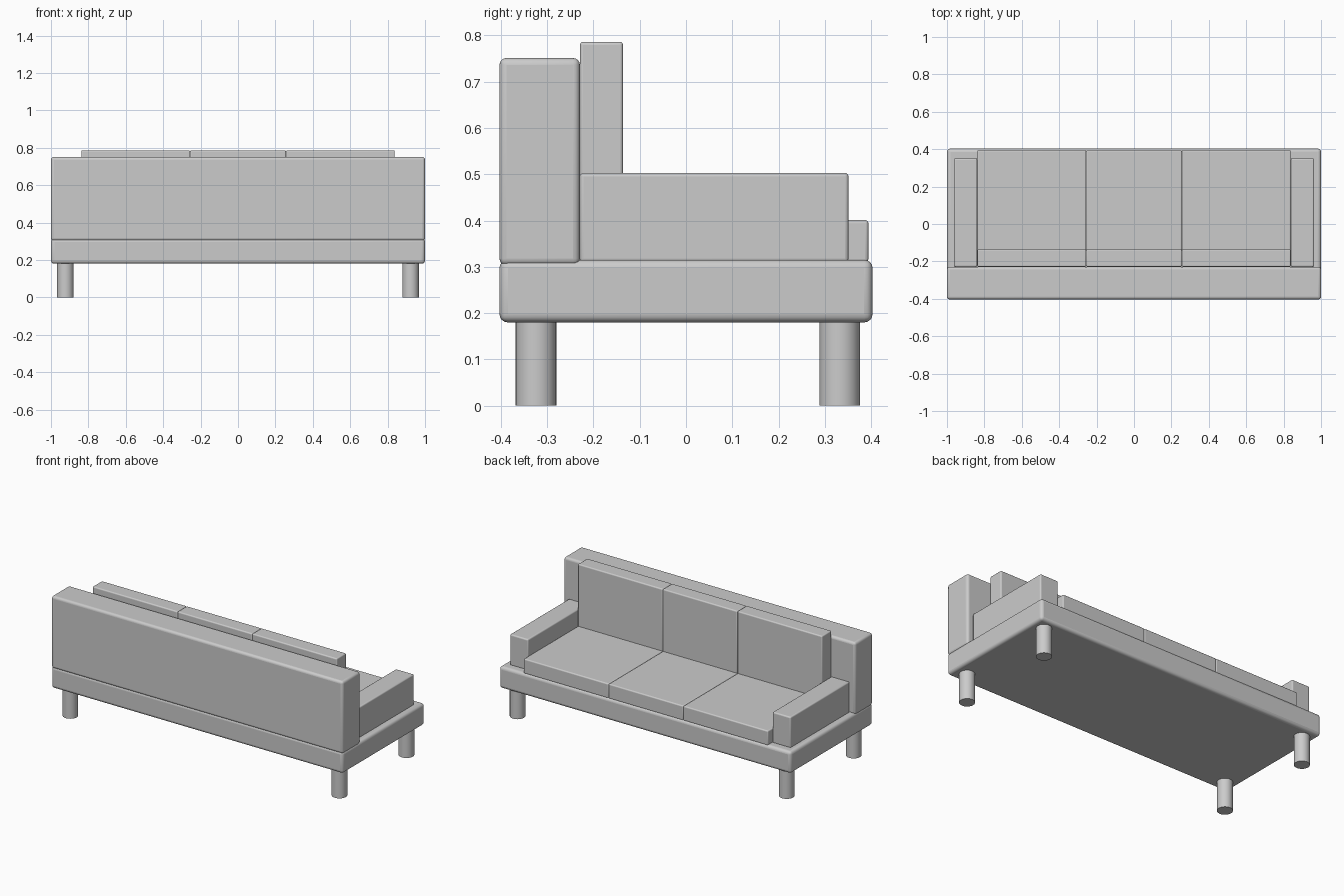
import bpy, math

if "Cube" in bpy.data.objects:
    bpy.data.objects.remove(bpy.data.objects["Cube"])


def smooth(obj):
    bpy.context.view_layer.objects.active = obj
    obj.select_set(True)
    bpy.ops.object.shade_smooth_by_angle(angle=math.radians(35))
    obj.select_set(False)


def rounded_box(name, x, y, z, radius):
    """Box spanning the given (min, max) ranges, with rounded edges."""
    spans = (x, y, z)
    bpy.ops.mesh.primitive_cube_add(size=1, location=[(a + b) / 2 for a, b in spans])
    obj = bpy.context.object
    obj.name = name
    obj.scale = [b - a for a, b in spans]
    bpy.ops.object.transform_apply(location=False, rotation=False, scale=True)
    bevel = obj.modifiers.new("rounded_edges", "BEVEL")
    bevel.width = radius
    bevel.segments = 4
    smooth(obj)
    return obj


# Base platform and backrest
rounded_box("base", (-1, 1), (-0.403, 0.403), (0.18, 0.315), 0.018)
rounded_box("backrest", (-1, 1), (-0.403, -0.229), (0.303, 0.751), 0.015)

# Three seat cushions with three back cushions standing on them
edges = (-0.838, -0.256, 0.256, 0.838)
for side, left, right in zip(("left", "middle", "right"), edges, edges[1:]):
    rounded_box(f"{side}_seat_cushion", (left, right), (-0.229, 0.394), (0.31, 0.401), 0.007)
    rounded_box(f"{side}_back_cushion", (left, right), (-0.229, -0.136), (0.395, 0.786), 0.007)

# Armrests
for side, s in (("left", -1), ("right", 1)):
    x = sorted((s * 0.838, s * 0.963))
    rounded_box(f"{side}_armrest", x, (-0.229, 0.351), (0.31, 0.503), 0.008)

# Four round legs
for depth, y in (("front", -0.324), ("back", 0.332)):
    for side, s in (("left", -1), ("right", 1)):
        bpy.ops.mesh.primitive_cylinder_add(vertices=32, radius=0.044, depth=0.19,
                                            location=(s * 0.923, y, 0.095))
        leg = bpy.context.object
        leg.name = f"{depth}_{side}_leg"
        smooth(leg)
